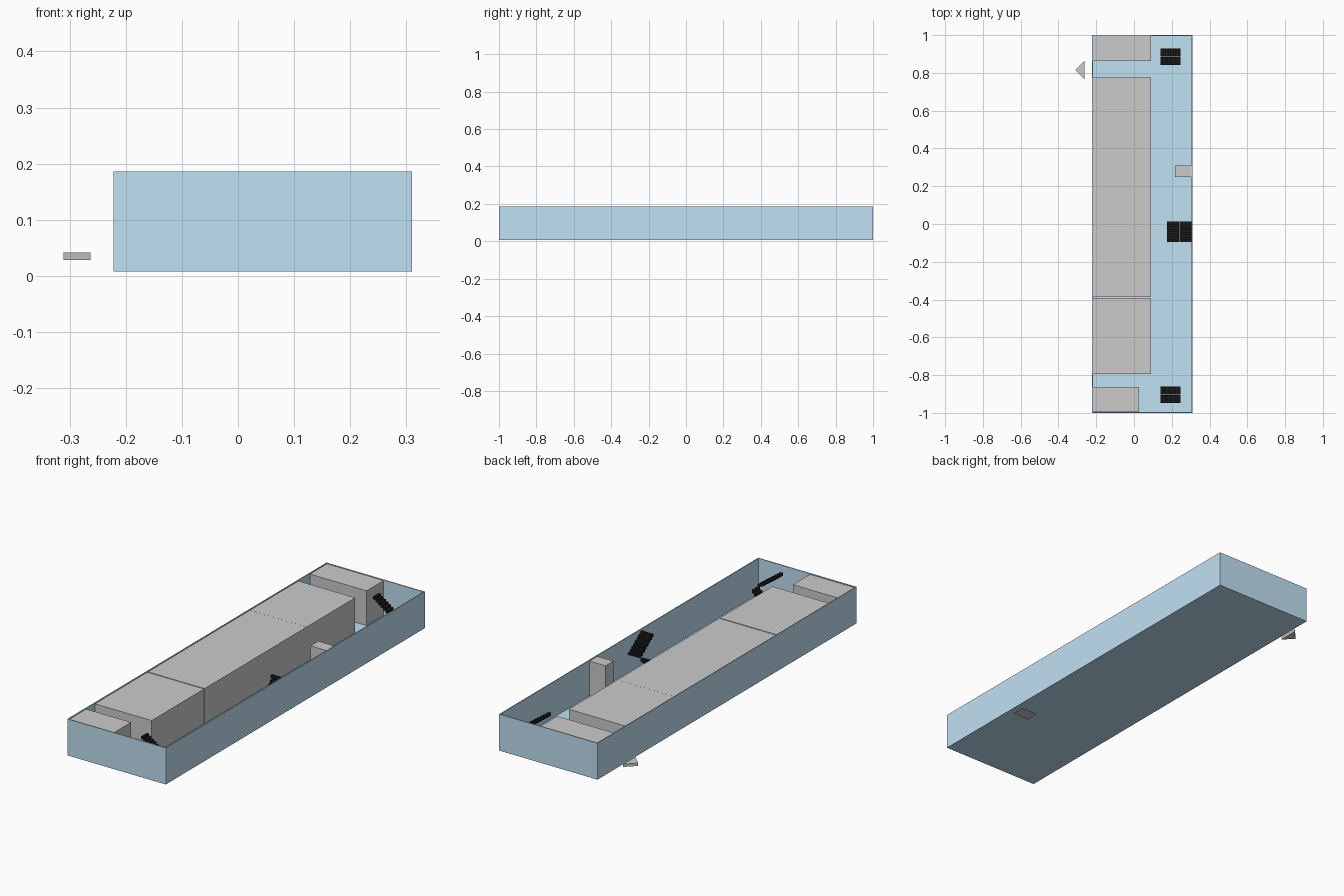
import bpy, bmesh

if "Cube" in bpy.data.objects:
    bpy.data.objects.remove(bpy.data.objects["Cube"])


def material(name, color):
    m = bpy.data.materials.new(name)
    m.diffuse_color = color
    m.use_nodes = True
    m.node_tree.nodes["Principled BSDF"].inputs["Base Color"].default_value = m.diffuse_color
    return m


BLUE = material("blue", (0.53, 0.75, 0.9, 1))
BLACK = material("black", (0.01, 0.01, 0.01, 1))


def finish(name, bm, mat=None):
    bmesh.ops.recalc_face_normals(bm, faces=bm.faces)
    me = bpy.data.meshes.new(name)
    bm.to_mesh(me)
    bm.free()
    ob = bpy.data.objects.new(name, me)
    bpy.context.collection.objects.link(ob)
    if mat:
        me.materials.append(mat)
    return ob


def add_box(bm, lo, hi):
    verts = bmesh.ops.create_cube(bm, size=1)["verts"]
    for v in verts:
        for i in range(3):
            v.co[i] = lo[i] if v.co[i] < 0 else hi[i]


def box(name, lo, hi, mat=None):
    bm = bmesh.new()
    add_box(bm, lo, hi)
    return finish(name, bm, mat)


def prism(name, outline, z0, z1):
    bm = bmesh.new()
    face = bm.faces.new([bm.verts.new((x, y, z0)) for x, y in outline])
    ext = bmesh.ops.extrude_face_region(bm, geom=[face])["geom"]
    for v in ext:
        if isinstance(v, bmesh.types.BMVert):
            v.co.z = z1
    return finish(name, bm)


def stair(name, axis, start, end, side, z0, z1, steps=8):
    """Flight of overlapping treads running along axis from start to end."""
    bm = bmesh.new()
    run, rise = (end - start) / steps, (z1 - z0) / steps
    for i in range(steps):
        a, b = sorted((start + i * run, start + (i + 1) * run))
        top = z0 + (i + 1) * rise
        bottom = max(z0, top - 1.5 * rise)
        lo, hi = [0, 0, bottom], [0, 0, top]
        lo[axis], hi[axis] = a, b
        lo[1 - axis], hi[1 - axis] = side
        add_box(bm, lo, hi)
    return finish(name, bm, BLACK)


# Open-topped outer shell with thin walls and floor
BASE, FLOOR, TOP = 0.008, 0.013, 0.186
shell = box("outer_shell", (-0.222, -1, BASE), (0.31, 1, TOP), BLUE)
bm = bmesh.new()
bm.from_mesh(shell.data)
bmesh.ops.delete(bm, geom=[f for f in bm.faces if f.normal.z > 0.9], context="FACES_ONLY")
bm.to_mesh(shell.data)
bm.free()
thick = shell.modifiers.new("thickness", "SOLIDIFY")
thick.thickness = 0.005
thick.offset = -1
thick.use_even_offset = True

# Room blocks along the left wall
L, H = -0.216, 0.183
rooms = [
    ("front_corner_room", 0.026, -0.993, -0.862),
    ("front_room", 0.09, -0.795, -0.391),
    ("middle_room", 0.09, -0.386, 0.40),
    ("rear_room", 0.09, 0.4005, 0.776),
    ("rear_corner_room", 0.09, 0.864, 0.995),
]
for name, right, y0, y1 in rooms:
    box(name, (L, y0, FLOOR), (right, y1, H))

# Shaft beside the right wall
box("shaft", (0.217, 0.25, FLOOR), (0.304, 0.31, H))

# Switchback stairs: lower flight, then upper flight going back
MID = 0.1
for name, y0, y1, y2 in (("front", -0.947, -0.903, -0.859), ("rear", 0.842, 0.886, 0.93)):
    stair(name + "_stair_lower", 0, 0.14, 0.246, (y1 + 0.001, y2), FLOOR, MID)
    stair(name + "_stair_upper", 0, 0.246, 0.14, (y0, y1 - 0.001), MID, 0.178)
stair("middle_stair_lower", 1, -0.095, 0.012, (0.175, 0.238), FLOOR, MID)
stair("middle_stair_upper", 1, 0.012, -0.095, (0.242, 0.304), MID, 0.178)

# Direction marker outside the left wall
prism("arrow_marker", [(-0.311, 0.814), (-0.263, 0.766), (-0.263, 0.862)], 0.028, 0.042)

# Flat plate under the floor
bm = bmesh.new()
bm.faces.new([bm.verts.new((x, y, 0)) for x, y in
              ((0.2, -0.54), (0.2, -0.475), (0.287, -0.475), (0.287, -0.54))])
finish("under_plate", bm)
